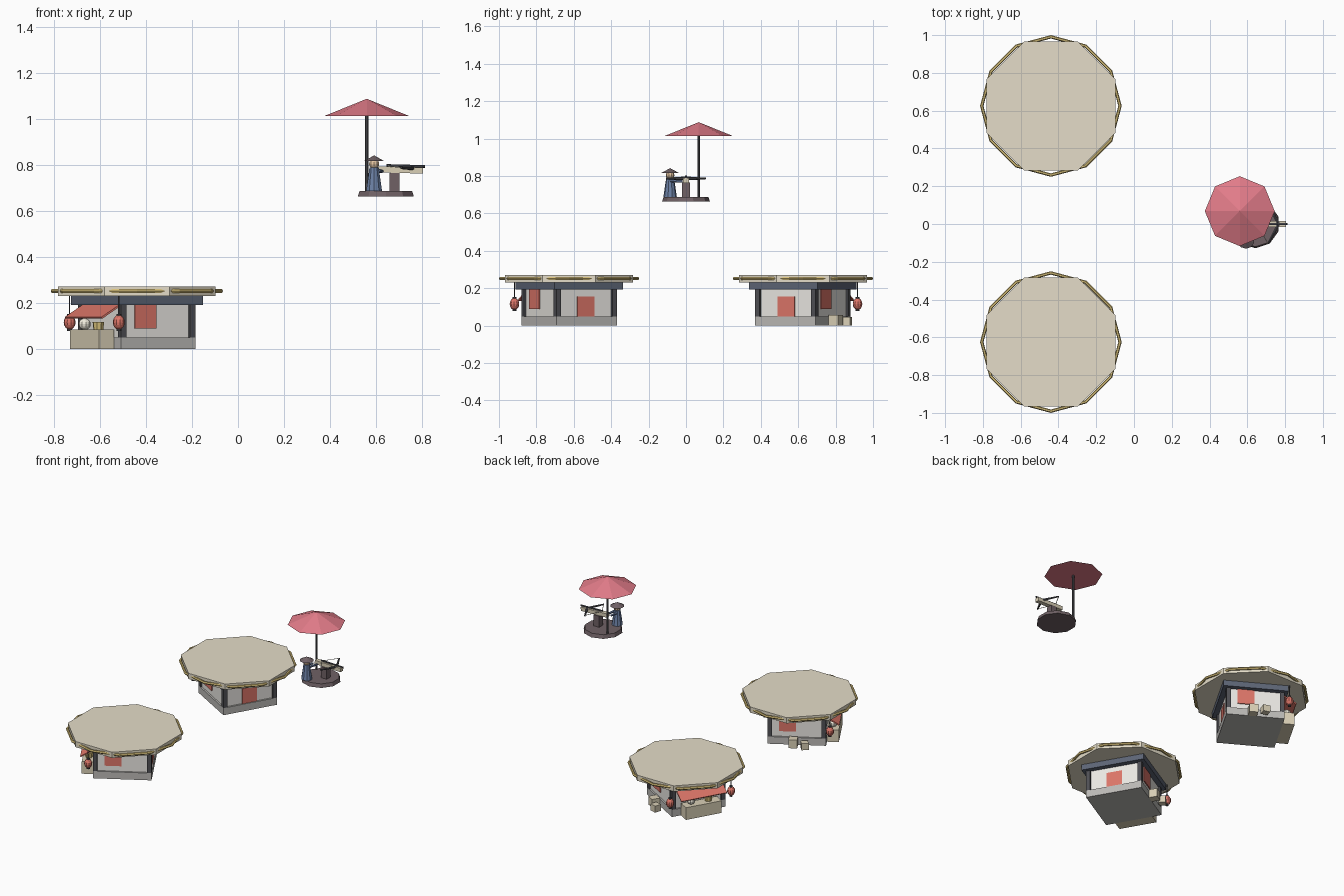
import bpy, bmesh
from math import radians, pi
from mathutils import Matrix, Vector

if "Cube" in bpy.data.objects:
    bpy.data.objects.remove(bpy.data.objects["Cube"])

COLORS = {
    "stone": (0.50, 0.49, 0.47), "plaster": (0.83, 0.81, 0.77), "navy": (0.11, 0.13, 0.18),
    "black": (0.08, 0.08, 0.09), "red": (0.72, 0.18, 0.14), "canopy": (0.76, 0.20, 0.25),
    "thatch": (0.78, 0.72, 0.58), "gold": (0.70, 0.54, 0.20), "wood": (0.70, 0.63, 0.47),
    "dark_wood": (0.16, 0.12, 0.13), "robe": (0.15, 0.22, 0.38), "skin": (0.78, 0.56, 0.36),
    "cream": (0.87, 0.83, 0.72),
}
MATS = {}
for key, rgb in COLORS.items():
    MATS[key] = bpy.data.materials.new(key)
    MATS[key].diffuse_color = (*rgb, 1)


def finish(name, bm, mat, frame):
    bm.transform(frame)
    mesh = bpy.data.meshes.new(name)
    bm.to_mesh(mesh)
    bm.free()
    mesh.materials.append(MATS[mat])
    ob = bpy.data.objects.new(name, mesh)
    bpy.context.collection.objects.link(ob)
    return ob


I = Matrix.Identity(4)


def box(name, lo, hi, mat, frame=I, spin=0):
    lo, hi = Vector(lo), Vector(hi)
    bm = bmesh.new()
    bmesh.ops.create_cube(bm, size=1, matrix=Matrix.Translation((lo + hi) / 2)
                          @ Matrix.Rotation(spin, 4, 'Z') @ Matrix.Diagonal((*(hi - lo), 1)))
    return finish(name, bm, mat, frame)


def cone(name, a, b, r1, r2, n, mat, frame=I, spin=0):
    # tapered n-sided solid running from point a to point b
    a, b = Vector(a), Vector(b)
    rot = (b - a).to_track_quat('Z', 'Y').to_matrix().to_4x4() if abs((b - a).xy.length) > 1e-6 else I
    bm = bmesh.new()
    bmesh.ops.create_cone(bm, cap_ends=True, segments=n, radius1=r1, radius2=r2, depth=(b - a).length,
                          matrix=Matrix.Translation((a + b) / 2) @ rot @ Matrix.Rotation(spin, 4, 'Z'))
    return finish(name, bm, mat, frame)


def ball(name, c, r, rz, mat, frame=I):
    bm = bmesh.new()
    bmesh.ops.create_uvsphere(bm, u_segments=10, v_segments=8, radius=1,
                              matrix=Matrix.Translation(c) @ Matrix.Diagonal((r, r, rz, 1)))
    return finish(name, bm, mat, frame)


def stall(tag, centre, turn):
    F = Matrix.Translation(centre) @ Matrix.Rotation(radians(turn), 4, 'Z')
    W = Matrix.Translation(centre)
    h = 0.187
    # house body: plinth, walls, corner posts, eave beam
    box(tag + "plinth", (-h, -h, 0), (h, h, 0.05), "stone", F)
    box(tag + "walls", (-.175, -.175, 0.05), (.175, .175, 0.195), "plaster", F)
    for sx in (-1, 1):
        for sy in (-1, 1):
            x, y = sx * .173, sy * .173
            box(tag + "corner_post", (x - .014, y - .014, .05), (x + .014, y + .014, .195), "black", F)
    box(tag + "eave_beam", (-.21, -.21, .192), (.21, .21, .231), "navy", F)
    # windows and back door
    for s in (-1, 1):
        a, b = sorted((s * .17, s * .181))
        box(tag + "window", (a, -s * .06 - .054, .088), (b, -s * .06 + .054, .193), "red", F)
    box(tag + "door", (-.052, .17, .05), (.052, .181, .155), "red", F)
    # octagonal roof slab with twelve-sided gold hoop
    cone(tag + "roof", (0, 0, .231), (0, 0, .271), .37, .37, 8, "thatch", W, pi / 8)
    bpy.ops.mesh.primitive_torus_add(major_segments=12, minor_segments=6, major_radius=.366,
                                     minor_radius=.009, location=(centre[0], centre[1], .252))
    hoop = bpy.context.object
    hoop.name = tag + "roof_hoop"
    hoop.data.materials.append(MATS["gold"])
    # counter with goods
    box(tag + "counter", (-.125, -.263, 0), (.125, -h, .085), "wood", F)
    ball(tag + "jar", (-.07, -.222, .108), .027, .025, "cream", F)
    cone(tag + "basket", (.05, -.222, .085), (.05, -.222, .118), .022, .026, 8, "gold", F)
    # sloping awning
    slope = Matrix.Translation((0, -.225, .161)) @ Matrix.Rotation(radians(31), 4, 'X')
    box(tag + "awning", (-.16, -.05, -.004), (.16, .055, .004), "red", F @ slope)
    # hanging lanterns
    for s in (-1, 1):
        x, y = s * .214, -.214
        ball(tag + "lantern", (x, y, .116), .026, .032, "red", F)
        for z in (.084, .148):
            cone(tag + "lantern_cap", (x, y, z - .005), (x, y, z + .005), .011, .011, 8, "black", F)
        cone(tag + "lantern_cord", (x, y, .15), (x, y, .232), .003, .003, 6, "black", F)
    # crates by the side wall
    box(tag + "large_crate", (-.243, -.008, 0), (-.187, .048, .058), "wood", F)
    box(tag + "small_crate", (-.263, -.078, 0), (-.217, -.032, .046), "wood", F, .25)


stall("south_", (-.44, -.625, 0), -60)
stall("north_", (-.44, .625, 0), -120)

# floating platform with parasol
cone("platform", (.643, 0, .663), (.643, 0, .688), .128, .12, 10, "dark_wood")
cone("parasol_pole", (.56, .068, .685), (.56, .068, 1.05), .007, .007, 8, "black")
cone("parasol_canopy", (.56, .068, 1.013), (.56, .068, 1.088), .185, 0, 8, "canopy")

# guard figure
gx, gy = .592, -.085
cone("guard_robe", (gx, gy, .688), (gx, gy, .79), .036, .021, 10, "robe")
ball("guard_head", (gx, gy, .805), .023, .023, "skin")
cone("guard_hat", (gx, gy, .817), (gx, gy, .842), .046, 0, 10, "dark_wood")
for dx in (-.012, .02):
    cone("guard_arm", (gx + dx, gy, .775), (gx + dx + .015, -.02, .772), .009, .007, 6, "robe")

# mounted crossbow pointing along +x
box("mount_post", (.658, -.021, .685), (.702, .021, .766), "dark_wood")
tilt = Matrix.Translation((.68, 0, .78)) @ Matrix.Rotation(radians(1.5), 4, 'Y')
box("crossbow_stock", (-.075, -.015, -.014), (.125, .015, .012), "wood", tilt)
cone("crossbow_bolt", (-.035, 0, .017), (.133, 0, .017), .006, .006, 6, "black", tilt)
for s in (-1, 1):
    cone("bow_limb", (.085, 0, .008), (.03, s * .105, .008), .009, .005, 6, "black", tilt)
    cone("bow_string", (.03, s * .105, .01), (-.03, 0, .015), .002, .002, 4, "cream", tilt)

for m in bpy.data.materials:
    if m.users and not m.is_grease_pencil:
        m.use_nodes = True
        m.node_tree.nodes["Principled BSDF"].inputs["Base Color"].default_value = m.diffuse_color
